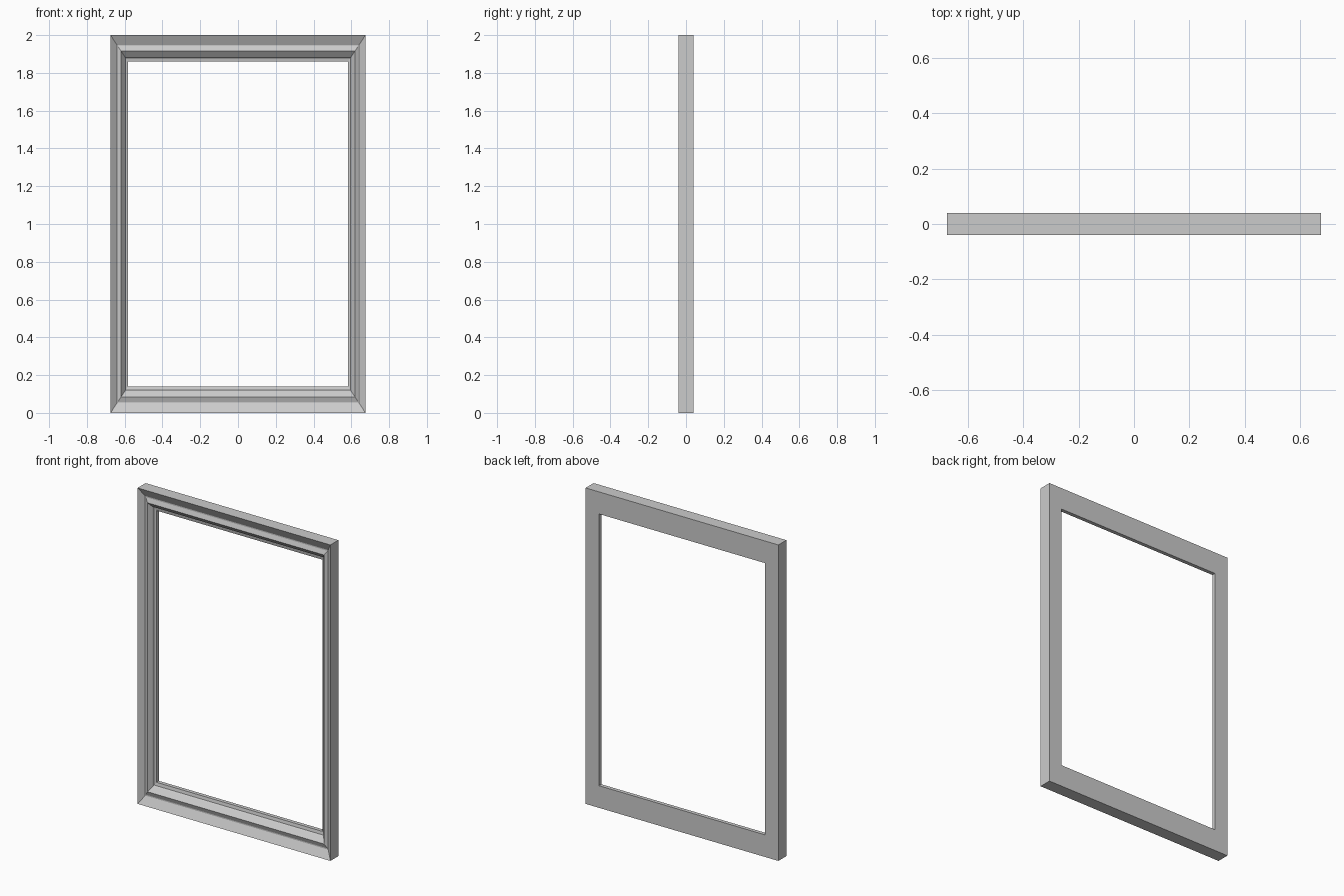
import bpy, bmesh

if "Cube" in bpy.data.objects:
    bpy.data.objects.remove(bpy.data.objects["Cube"])

# Outer half width and height, and frame width on the sides and on top/bottom
HALF_W, HEIGHT = 0.675, 2.0
SIDE, RAIL = 0.093, 0.14

# Moulding cross-section: (fraction from outer to inner edge, depth y)
PROFILE = [
    (0.00, 0.04), (0.00, -0.04),      # outer edge
    (0.37, -0.013), (0.42, -0.013),   # sloped face and groove
    (0.61, -0.023),                   # raised bead
    (0.82, 0.002), (0.86, 0.012),     # inner slope
    (1.00, 0.016), (1.00, 0.04),      # lip and opening edge
]


def ring(bm, t, y):
    x, z = HALF_W - SIDE * t, RAIL * t
    return [bm.verts.new((sx, y, sz)) for sx, sz in
            ((-x, z), (x, z), (x, HEIGHT - z), (-x, HEIGHT - z))]


# Mitred frame: the profile carried round a rectangle
bm = bmesh.new()
rings = [ring(bm, t, y) for t, y in PROFILE]
for a, b in zip(rings, rings[1:] + rings[:1]):
    for i in range(4):
        j = (i + 1) % 4
        bm.faces.new((a[i], a[j], b[j], b[i]))
bmesh.ops.recalc_face_normals(bm, faces=bm.faces)
mesh = bpy.data.meshes.new("window_frame")
bm.to_mesh(mesh)
bm.free()
frame = bpy.data.objects.new("window_frame", mesh)
bpy.context.collection.objects.link(frame)
